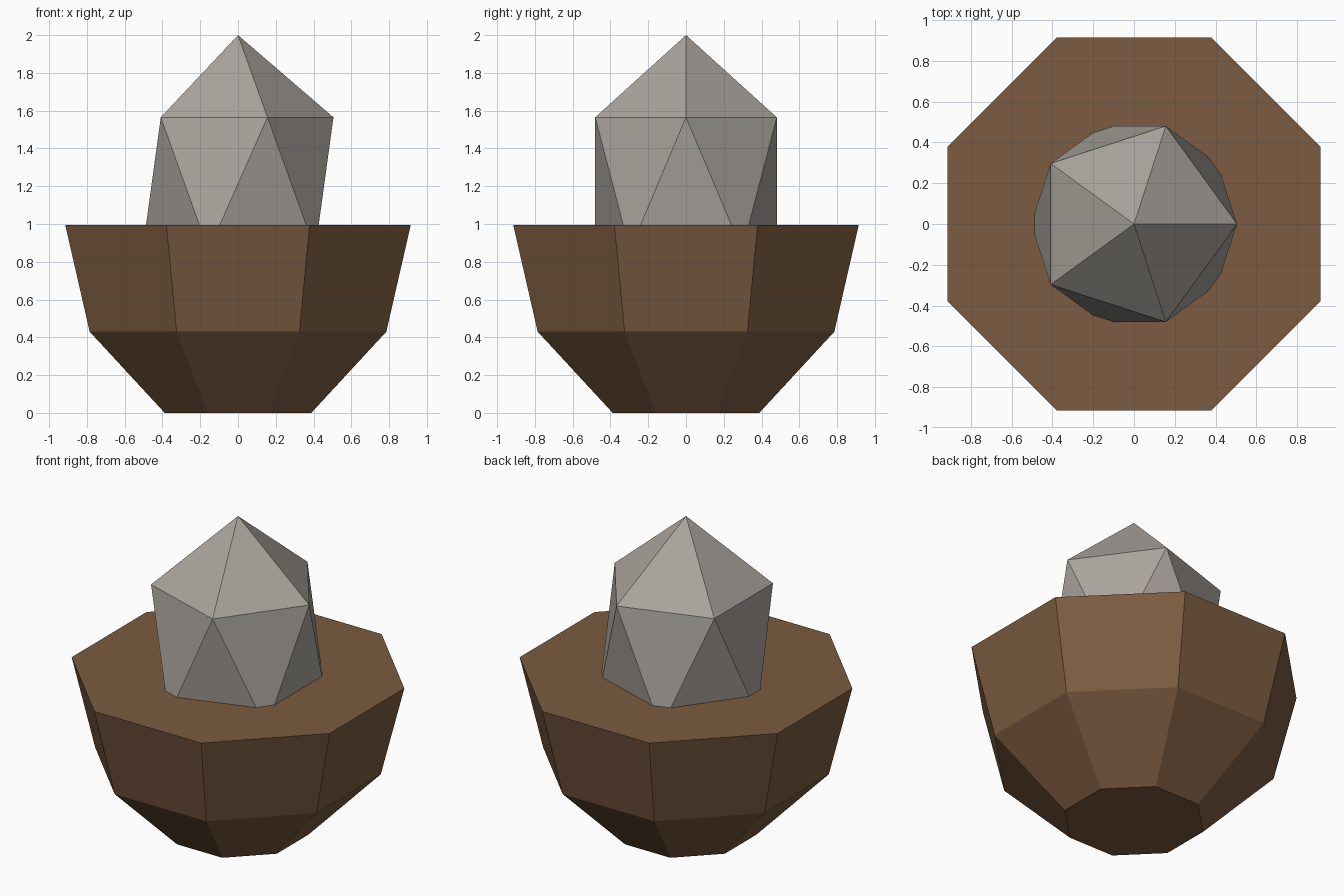
import bpy
import bmesh
import math

cube = bpy.data.objects.get("Cube")
if cube:
    bpy.data.objects.remove(cube, do_unlink=True)


def make_material(name, color):
    mat = bpy.data.materials.new(name)
    mat.use_nodes = True
    mat.diffuse_color = color
    mat.node_tree.nodes["Principled BSDF"].inputs["Base Color"].default_value = color
    return mat


def make_object(name, bm, mat):
    bmesh.ops.recalc_face_normals(bm, faces=bm.faces)
    mesh = bpy.data.meshes.new(name)
    bm.to_mesh(mesh)
    bm.free()
    mesh.materials.append(mat)
    obj = bpy.data.objects.new(name, mesh)
    bpy.context.collection.objects.link(obj)
    return obj


brown = make_material("earth brown", (0.2, 0.105, 0.052, 1))
grey = make_material("stone grey", (0.4, 0.37, 0.335, 1))

# Eight-sided base: rings of (radius, height), closed at both ends
SIDES = 8
bm = bmesh.new()
rings = []
for radius, z in [(0.42, 0), (0.85, 0.43), (0.99, 0.995)]:
    angles = [math.tau * (i + 0.5) / SIDES for i in range(SIDES)]
    rings.append([bm.verts.new((radius * math.cos(a), radius * math.sin(a), z)) for a in angles])
for low, high in zip(rings, rings[1:]):
    for i in range(SIDES):
        j = (i + 1) % SIDES
        bm.faces.new((low[i], low[j], high[j], high[i]))
bm.faces.new(rings[0])
bm.faces.new(rings[-1])
make_object("base", bm, brown)

# Stretched icosahedron stone, sunk into the base
bm = bmesh.new()
bmesh.ops.create_icosphere(bm, subdivisions=1, radius=1)
bmesh.ops.scale(bm, vec=(0.565, 0.565, 0.787), verts=bm.verts)
bmesh.ops.translate(bm, vec=(0, 0, 1.213), verts=bm.verts)
make_object("stone", bm, grey)
